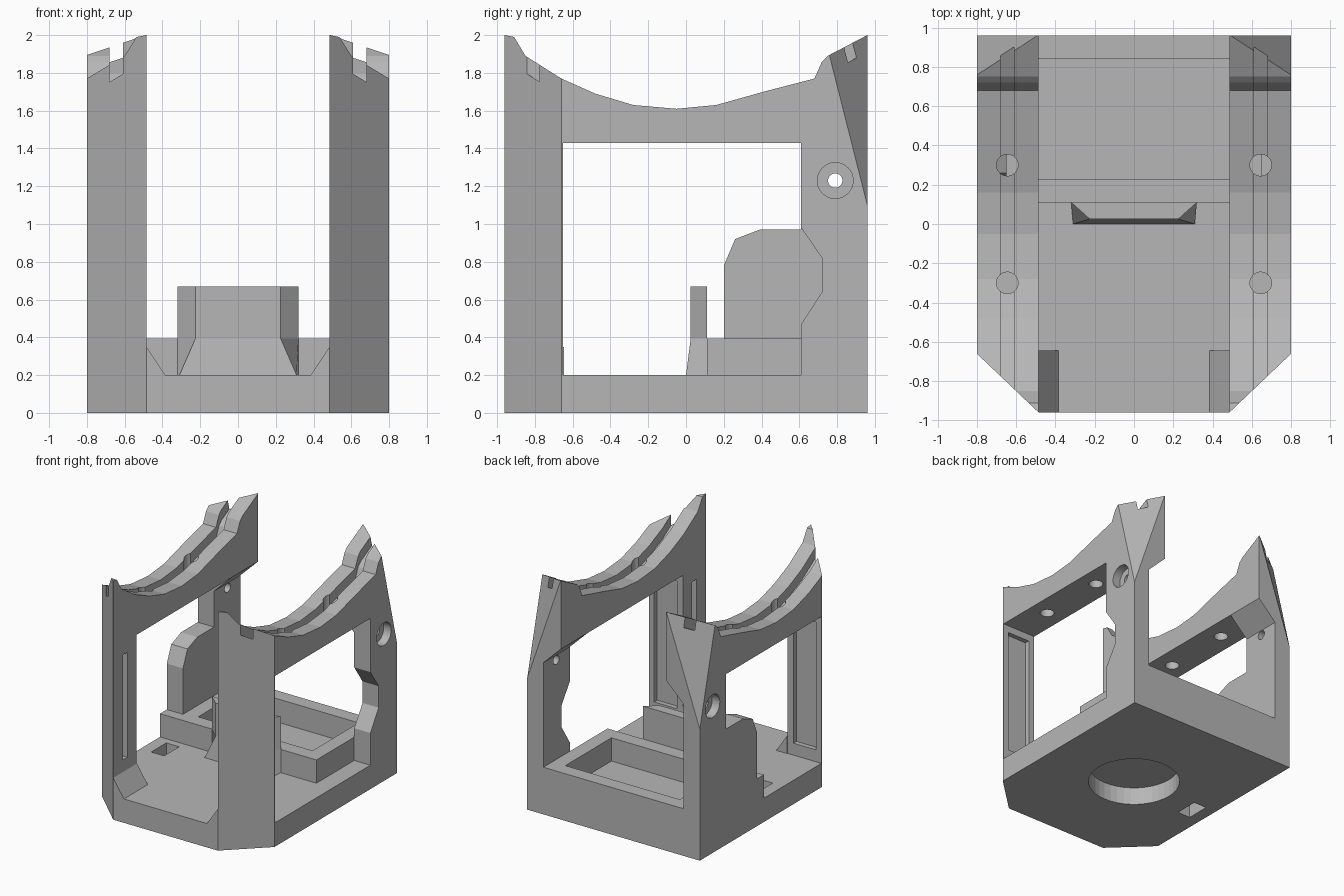
import bpy, bmesh
from mathutils import Vector

cube = bpy.data.objects.get("Cube")
if cube:
    bpy.data.objects.remove(cube)

grey = bpy.data.materials.new("plain_grey")
grey.use_nodes = True
grey.diffuse_color = (0.47, 0.47, 0.47, 1)
grey.node_tree.nodes["Principled BSDF"].inputs["Base Color"].default_value = (0.47, 0.47, 0.47, 1)


def finish(name, bm):
    bmesh.ops.recalc_face_normals(bm, faces=bm.faces)
    mesh = bpy.data.meshes.new(name)
    bm.to_mesh(mesh)
    bm.free()
    mesh.materials.append(grey)
    ob = bpy.data.objects.new(name, mesh)
    bpy.context.collection.objects.link(ob)
    return ob


def prism_bm(points, axis, a, b):
    """Extrude a 2D outline along one axis from a to b."""
    place = {"x": lambda p, t: (t, p[0], p[1]),
             "y": lambda p, t: (p[0], t, p[1]),
             "z": lambda p, t: (p[0], p[1], t)}[axis]
    bm = bmesh.new()
    low = [bm.verts.new(place(p, a)) for p in points]
    high = [bm.verts.new(place(p, b)) for p in points]
    bm.faces.new(low)
    bm.faces.new(high)
    for i in range(len(points)):
        j = (i + 1) % len(points)
        bm.faces.new((low[i], low[j], high[j], high[i]))
    return bm


def prism(name, points, axis, a, b):
    return finish(name, prism_bm(points, axis, a, b))


def box(name, x, y, z):
    return prism(name, [(x[0], y[0]), (x[1], y[0]), (x[1], y[1]), (x[0], y[1])], "z", *z)


def cylinder(name, radius, depth, centre, axis="z"):
    bm = bmesh.new()
    bmesh.ops.create_cone(bm, cap_ends=True, segments=40, radius1=radius,
                          radius2=radius, depth=depth)
    for v in bm.verts:
        if axis == "x":
            v.co = Vector((v.co.z, v.co.x, v.co.y))
        v.co += Vector(centre)
    return finish(name, bm)


def carve(ob, cutters):
    """Subtract every cutter, bake the result and discard the cutters."""
    for c in cutters:
        c.hide_render = True
        mod = ob.modifiers.new("cut", "BOOLEAN")
        mod.operation = "DIFFERENCE"
        mod.solver = "EXACT"
        mod.object = c
    bpy.context.view_layer.update()
    graph = bpy.context.evaluated_depsgraph_get()
    mesh = bpy.data.meshes.new_from_object(ob.evaluated_get(graph))
    ob.modifiers.clear()
    ob.data = mesh
    for c in cutters:
        bpy.data.objects.remove(c)


INNER, OUTER, THIN = 0.485, 0.8, 0.65
FRONT, BACK, SILL = -0.96, 0.96, 0.2

# Curved cradle line along the top of each side wall (y, z)
cradle = [(FRONT, 2.0), (-0.91, 1.99), (-0.85, 1.89), (-0.66, 1.77), (-0.48, 1.69),
          (-0.28, 1.63), (-0.05, 1.61), (0.16, 1.63), (0.41, 1.7), (0.68, 1.77),
          (0.72, 1.86), (0.75, 1.89), (BACK, 2.0)]


def side_wall(name, s):
    def span(a, b):
        return sorted((s * a, s * b))

    bm = prism_bm(cradle + [(BACK, 0), (FRONT, 0)], "x", s * INNER, s * OUTER)
    # Slanted facet on the upper back corner
    p, q, r = [Vector((s * x, y, z)) for x, y, z in
               ((0.8, 0.96, 1.1), (0.8, 0.76, 1.89), (0.49, 0.96, 2.0))]
    normal = (q - p).cross(r - p)
    if normal.y < 0:
        normal.negate()
    cut = bmesh.ops.bisect_plane(bm, geom=bm.verts[:] + bm.edges[:] + bm.faces[:],
                                 plane_co=p, plane_no=normal, clear_outer=True)
    rim = [e for e in cut["geom_cut"] if isinstance(e, bmesh.types.BMEdge)]
    bmesh.ops.holes_fill(bm, edges=rim, sides=0)
    wall = finish(name, bm)

    mid = s * 0.645
    cutters = [
        # Side window
        box("window_cutter", span(0.3, 1), (-0.65, 0.61), (SILL, 1.43)),
        # Front corner chamfer
        prism("chamfer_cutter", [(s * 0.17, -1.26), (s * 1.115, -0.36), (s * 1.115, -1.26)],
              "z", -0.5, 2.5),
        # Thinned back pillar
        prism("pillar_cutter", [(s * 0.3, SILL), (s * THIN, SILL), (s * THIN, 1.27),
                                (s * INNER, 1.43), (s * 0.3, 1.43)], "y", 0.55, 1.2),
        # Groove along the cradle
        prism("groove_cutter", [(-1.2, 1.92)] + [(y, z - 0.09) for y, z in cradle]
              + [(1.2, 1.91), (1.2, 2.5), (-1.2, 2.5)], "x", *span(0.61, 0.68)),
        # Recess and slit in the front pillar
        box("recess_cutter", span(0.54, 0.75), (-0.69, -0.6), (0.3, 1.37)),
        box("slit_cutter", span(0.4, 0.56), (-0.83, -0.77), (0.45, 1.33)),
        # Counterbored screw hole in the back pillar
        cylinder("bore_cutter", 0.095, 0.14, (s * OUTER, 0.79, 1.23), "x"),
        cylinder("screw_cutter", 0.038, 1.0, (s * 0.7, 0.79, 1.23), "x"),
    ]
    for y in (-0.3, 0.3):
        cutters.append(cylinder("rail_hole_cutter", 0.055, 1.0, (mid, y, 1.8)))
    if s > 0:
        # Finger notch
        cutters.append(prism("notch_cutter", [(0.5, 0.98), (0.61, 0.98), (0.72, 0.82),
                                              (0.72, 0.64), (0.61, 0.47), (0.5, 0.47)],
                             "x", 0.3, 1))
    else:
        # Cable slot through the sill
        cutters.append(box("cable_cutter", (-0.7, -0.58), (-0.15, 0.05), (-0.2, 0.5)))
    carve(wall, cutters)

    # Wedge at the foot of the front pillar
    prism(name + "_foot_wedge", [(s * INNER, SILL), (s * 0.385, SILL), (s * INNER, 0.35)],
          "y", FRONT, -0.645)


side_wall("left_wall", 1)
side_wall("right_wall", -1)

# Base plate with a round blind recess underneath
base = box("base_plate", (-INNER, INNER), (FRONT, BACK), (0, SILL))
carve(base, [cylinder("recess_cutter", 0.36, 0.3, (0, 0, 0))])

# Raised tray at the back
tray = box("tray", (-THIN, THIN), (0.11, BACK), (SILL, 0.395))
carve(tray, [box("pocket_cutter", (-0.53, 0.53), (0.23, 0.84), (0.1, 0.6))])
box("tray_ledge", (-OUTER, -THIN), (0.11, 0.61), (SILL, 0.395))

# Side panel with rounded upper corner
prism("side_panel", [(0.2, 0.395), (0.2, 0.78), (0.26, 0.92), (0.39, 0.97),
                     (0.61, 0.97), (0.61, 0.395)], "x", -OUTER, -THIN)

# Upright stop with flared foot, lofted through three sections
bm = bmesh.new()
rings = []
for z, half, y in ((SILL, 0.31, 0.0), (0.395, 0.225, 0.025), (0.67, 0.225, 0.025)):
    rings.append([bm.verts.new((x, d, z)) for x, d in
                  ((-half, y), (half, y), (0.32, 0.11), (-0.32, 0.11))])
bm.faces.new(rings[0])
bm.faces.new(rings[-1])
for lower, upper in zip(rings, rings[1:]):
    for i in range(4):
        j = (i + 1) % 4
        bm.faces.new((lower[i], lower[j], upper[j], upper[i]))
finish("upright_stop", bm)
